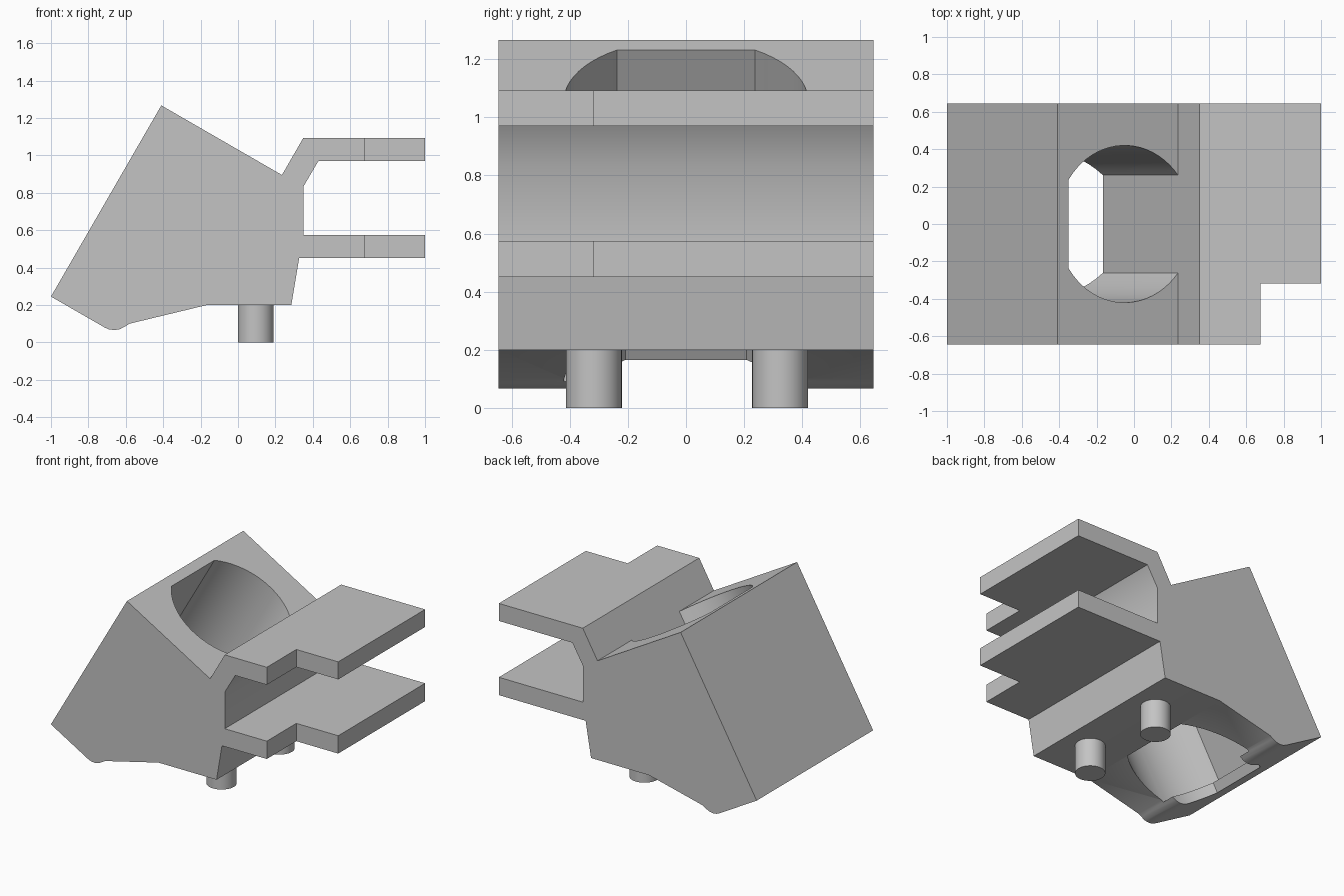
import bpy, bmesh
from math import radians, sin, cos, acos, pi
from mathutils import Vector

cube = bpy.data.objects.get("Cube")
if cube:
    bpy.data.objects.remove(cube, do_unlink=True)

grey = bpy.data.materials.new("plain grey")
grey.use_nodes = True
colour = (0.55, 0.55, 0.55, 1)
grey.diffuse_color = colour
grey.node_tree.nodes["Principled BSDF"].inputs["Base Color"].default_value = colour


def prism(name, outline, offset):
    """Sweep a closed 3D outline along an offset vector."""
    bm = bmesh.new()
    face = bm.faces.new([bm.verts.new(p) for p in outline])
    swept = bmesh.ops.extrude_face_region(bm, geom=[face])["geom"]
    bmesh.ops.translate(bm, vec=offset,
                        verts=[v for v in swept if isinstance(v, bmesh.types.BMVert)])
    bmesh.ops.recalc_face_normals(bm, faces=bm.faces)
    mesh = bpy.data.meshes.new(name)
    bm.to_mesh(mesh)
    bm.free()
    mesh.materials.append(grey)
    obj = bpy.data.objects.new(name, mesh)
    bpy.context.collection.objects.link(obj)
    return obj


def smooth(obj):
    bpy.ops.object.select_all(action="DESELECT")
    obj.select_set(True)
    bpy.context.view_layer.objects.active = obj
    bpy.ops.object.shade_smooth_by_angle(angle=radians(31))


# Tilted frame of the socket: along its axis, and across it from the back wall
corner = Vector((-1, 0, 0.245))
along = Vector((sin(radians(30)), 0, cos(radians(30))))
across = Vector((cos(radians(30)), 0, -sin(radians(30))))

# Body with two arms, drawn as a side profile
half_width = 0.645
profile = [(-1, 0.245), (-0.41, 1.267), (0.235, 0.895), (0.349, 1.093),
           (1, 1.093), (1, 0.97), (0.43, 0.97), (0.349, 0.832),
           (0.349, 0.575), (1, 0.575), (1, 0.45), (0.327, 0.45),
           (0.285, 0.2), (-0.165, 0.2), (-0.58, 0.1), (-0.603, 0.086),
           (-0.63, 0.071), (-0.66, 0.066), (-0.688, 0.069), (-0.71, 0.078)]
body = prism("body", [(x, -half_width, z) for x, z in profile],
             Vector((0, 2 * half_width, 0)))


def bore(name, radius, back, front, start, end):
    """Round cutter with a flat at the back and at the front."""
    centre = 0.416
    a, b = acos(front / radius), acos(-back / radius)
    steps = 20
    arc = [a + (b - a) * i / steps for i in range(steps + 1)]
    angles = arc + [2 * pi - t for t in reversed(arc)]
    outline = [corner + along * start + across * (centre + radius * cos(t))
               + Vector((0, radius * sin(t), 0)) for t in angles]
    return prism(name, outline, along * (end - start))


# Socket with a narrower mouth at the bottom, and the corner notch in the arms
notch = [(0.675, y, 0) for y in (-1, -0.318)] + [(1.2, y, 0) for y in (-0.318, -1)]
cutters = [
    bore("socket_cutter", 0.42, 0.346, 0.3285, 0.07, 1.2),
    bore("mouth_cutter", 0.33, 0.256, 0.256, -0.2, 0.15),
    prism("notch_cutter", notch, Vector((0, 0, 1.5))),
]
for cutter in cutters:
    mod = body.modifiers.new(cutter.name, "BOOLEAN")
    mod.operation = "DIFFERENCE"
    mod.solver = "EXACT"
    mod.object = cutter
    cutter.hide_render = True

# Apply the cuts, then drop the cutters
bpy.context.view_layer.update()
cut_mesh = bpy.data.meshes.new_from_object(
    body.evaluated_get(bpy.context.evaluated_depsgraph_get()))
body.modifiers.clear()
body.data = cut_mesh
for cutter in cutters:
    bpy.data.objects.remove(cutter, do_unlink=True)
smooth(body)

# Locating pins underneath
for side, y in (("front", -0.317), ("back", 0.324)):
    ring = [(0.095 + 0.096 * cos(2 * pi * i / 40), y + 0.096 * sin(2 * pi * i / 40), 0)
            for i in range(40)]
    smooth(prism(side + "_pin", ring, Vector((0, 0, 0.22))))
